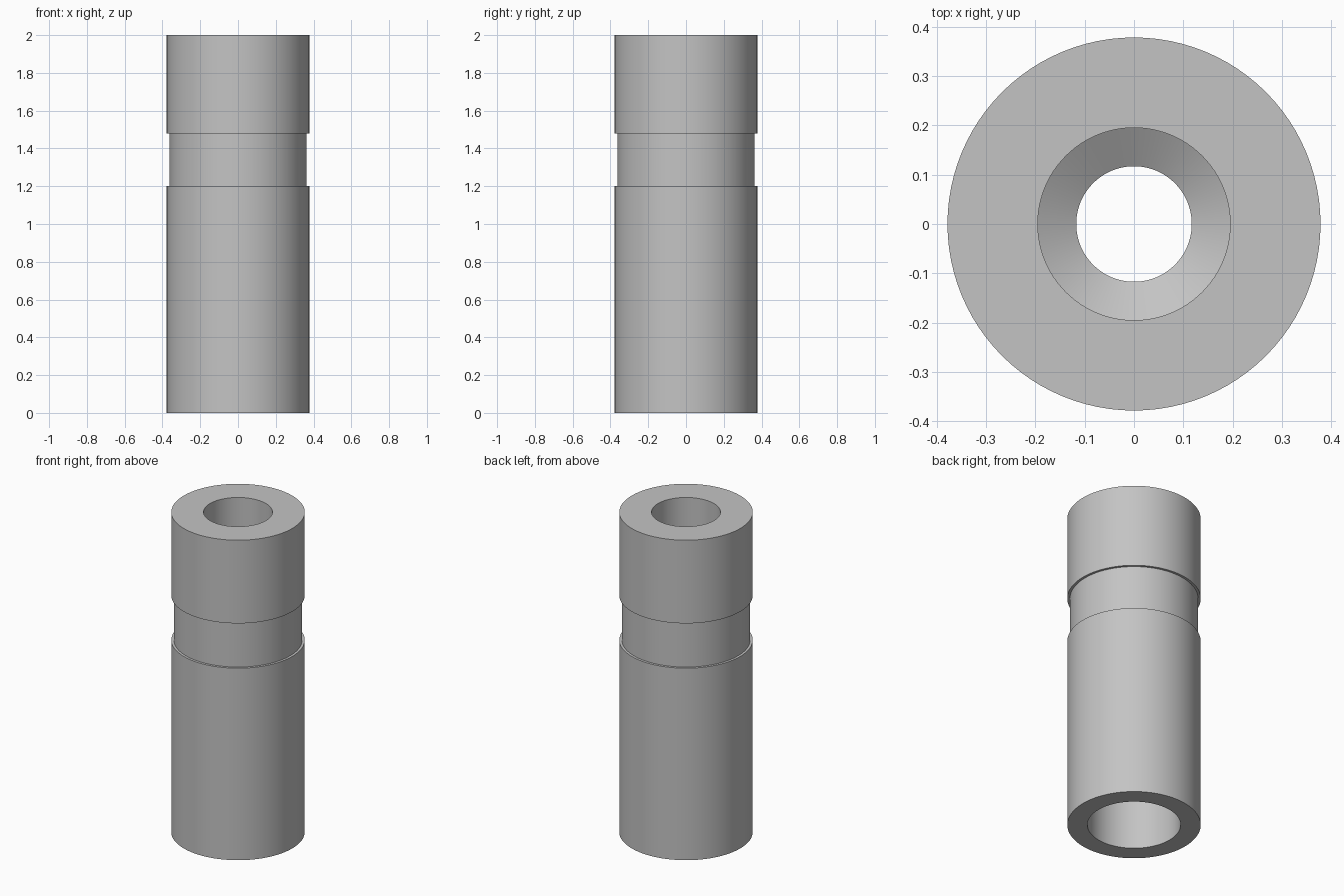
import bpy, bmesh, math

cube = bpy.data.objects.get("Cube")
if cube:
    bpy.data.objects.remove(cube, do_unlink=True)

SIDES = 96
OUTER, GROOVE = 0.378, 0.363
TOP_BORE, THROUGH, BOTTOM_BORE = 0.195, 0.117, 0.264

# Plain grey metal
grey = bpy.data.materials.new("grey metal")
grey.use_nodes = True
colour = (0.55, 0.55, 0.55, 1)
grey.diffuse_color = colour
grey.node_tree.nodes["Principled BSDF"].inputs["Base Color"].default_value = colour


def lathe(name, profile):
    """Revolve a closed (radius, height) profile around z."""
    bm = bmesh.new()
    rings = []
    for r, z in profile:
        angles = [2 * math.pi * i / SIDES for i in range(SIDES)]
        rings.append([bm.verts.new((r * math.cos(a), r * math.sin(a), z)) for a in angles])
    for low, high in zip(rings, rings[1:] + rings[:1]):
        for i in range(SIDES):
            j = (i + 1) % SIDES
            bm.faces.new((low[i], low[j], high[j], high[i]))
    bmesh.ops.recalc_face_normals(bm, faces=bm.faces)
    mesh = bpy.data.meshes.new(name)
    bm.to_mesh(mesh)
    bm.free()
    mesh.materials.append(grey)
    obj = bpy.data.objects.new(name, mesh)
    bpy.context.collection.objects.link(obj)
    bpy.ops.object.select_all(action="DESELECT")
    obj.select_set(True)
    bpy.context.view_layer.objects.active = obj
    bpy.ops.object.shade_smooth_by_angle(angle=math.radians(20))
    return obj


# Sleeve: grooved outside, drilled top bore, narrow passage, wide bottom bore
cone = (TOP_BORE - THROUGH) * math.tan(math.radians(31))
lathe("grooved_sleeve", [
    (BOTTOM_BORE, 0), (OUTER, 0),
    (OUTER, 1.2), (GROOVE, 1.2), (GROOVE, 1.48), (OUTER, 1.48),
    (OUTER, 2), (TOP_BORE, 2),
    (TOP_BORE, 1.1), (THROUGH, 1.1 - cone),
    (THROUGH, 0.9), (BOTTOM_BORE, 0.9),
])
